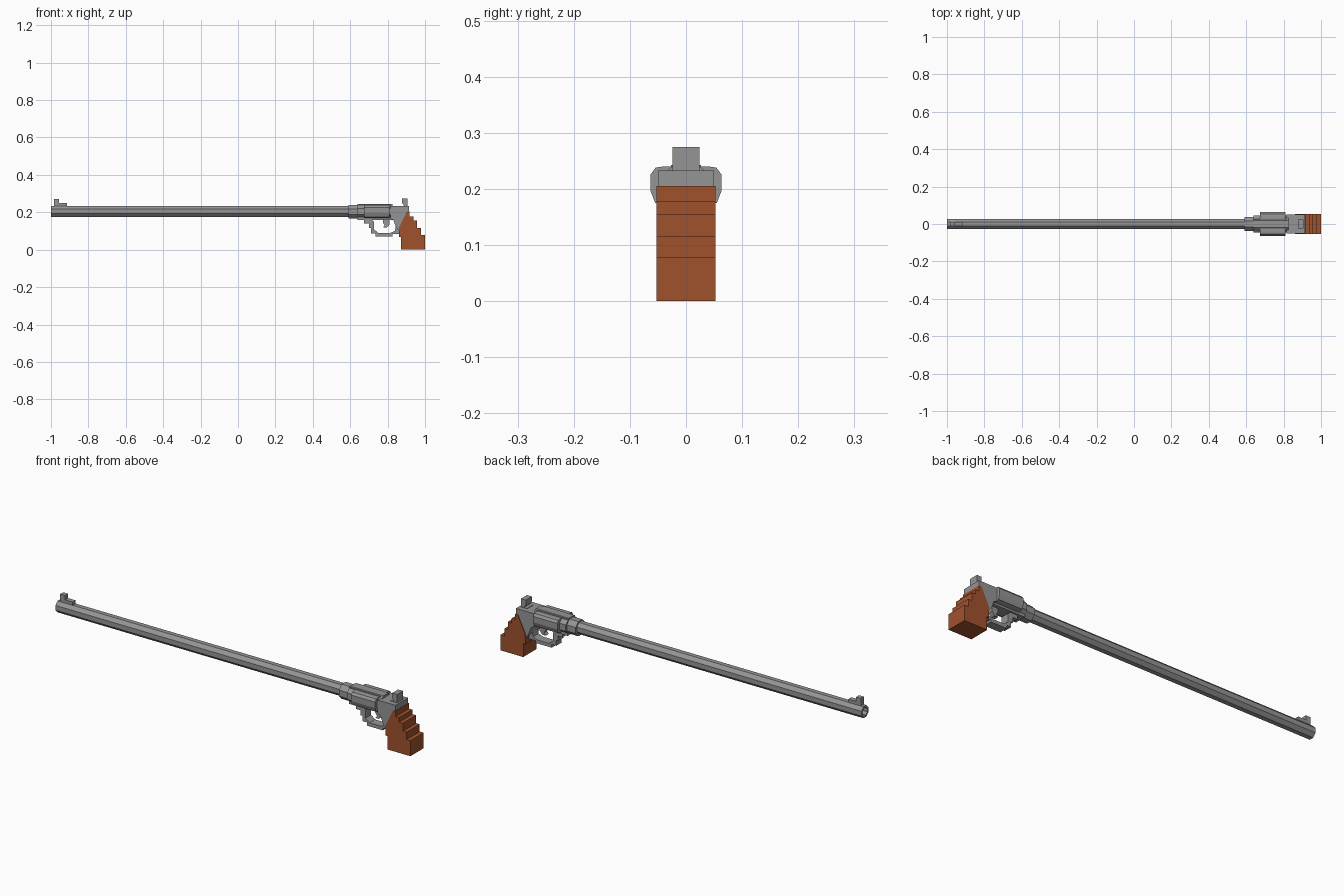
import bpy, bmesh, math

if "Cube" in bpy.data.objects:
    bpy.data.objects.remove(bpy.data.objects["Cube"])


def material(name, rgb):
    m = bpy.data.materials.new(name)
    m.diffuse_color = (*rgb, 1)
    m.use_nodes = True
    m.node_tree.nodes["Principled BSDF"].inputs["Base Color"].default_value = m.diffuse_color
    return m


steel = material("grey steel", (0.30, 0.30, 0.30))
wood = material("brown wood", (0.35, 0.084, 0.027))


def finish(bm, name, mat):
    bmesh.ops.recalc_face_normals(bm, faces=bm.faces)
    me = bpy.data.meshes.new(name)
    bm.to_mesh(me)
    bm.free()
    me.materials.append(mat)
    ob = bpy.data.objects.new(name, me)
    bpy.context.collection.objects.link(ob)
    return ob


def side_profile(name, pts, half, mat=steel):
    """Extrude an (x, z) outline across y."""
    bm = bmesh.new()
    f = bm.faces.new([bm.verts.new((x, -half, z)) for x, z in pts])
    r = bmesh.ops.extrude_face_region(bm, geom=[f])
    verts = [v for v in r["geom"] if isinstance(v, bmesh.types.BMVert)]
    bmesh.ops.translate(bm, verts=verts, vec=(0, 2 * half, 0))
    return finish(bm, name, mat)


def end_profile(name, pts, x0, x1, bore=None):
    """Extrude a (y, z) outline along x; bore = (inset, depth) hollows the front end."""
    bm = bmesh.new()
    rings = [[bm.verts.new((x, y, z)) for y, z in pts] for x in (x0, x1)]
    front = bm.faces.new(rings[0])
    bm.faces.new(rings[1][::-1])
    n = len(pts)
    for i in range(n):
        j = (i + 1) % n
        bm.faces.new((rings[0][i], rings[1][i], rings[1][j], rings[0][j]))
    bmesh.ops.recalc_face_normals(bm, faces=bm.faces)
    if bore:
        bmesh.ops.inset_region(bm, faces=[front], thickness=bore[0])
        r = bmesh.ops.extrude_face_region(bm, geom=[front])
        verts = [v for v in r["geom"] if isinstance(v, bmesh.types.BMVert)]
        bmesh.ops.delete(bm, geom=[front], context="FACES_ONLY") if front.is_valid else None
        bmesh.ops.translate(bm, verts=verts, vec=(bore[1], 0, 0))
    return finish(bm, name, steel)


def box(name, x0, x1, z0, z1, half, mat=steel):
    return side_profile(name, [(x0, z0), (x1, z0), (x1, z1), (x0, z1)], half, mat)


def octagon(ry, rz, cz):
    k = 1 / math.cos(math.pi / 8)
    return [(ry * k * math.cos(math.pi * (i + .5) / 4),
             cz + rz * k * math.sin(math.pi * (i + .5) / 4)) for i in range(8)]


# Barrel with bore and front sight
end_profile("barrel", octagon(0.028, 0.029, 0.205), -1, 0.62, bore=(0.01, 0.1))
side_profile("front_sight", [(-0.985, 0.225), (-0.915, 0.225), (-0.915, 0.25), (-0.958, 0.25),
                             (-0.958, 0.272), (-0.985, 0.272)], 0.012)

# Collar and frame around the cylinder
end_profile("barrel_collar", octagon(0.037, 0.037, 0.203), 0.59, 0.65)
end_profile("cylinder_frame", octagon(0.046, 0.04, 0.205), 0.64, 0.825)
box("frame_top_strap", 0.64, 0.815, 0.225, 0.243, 0.027)
box("frame_bottom_strap", 0.64, 0.83, 0.16, 0.18, 0.03)

# Faceted cylinder bulging from both sides
half_outline = [(0.04, 0.24), (0.054, 0.238), (0.063, 0.226), (0.063, 0.196), (0.055, 0.175), (0.035, 0.17)]
end_profile("cylinder", half_outline + [(-y, z) for y, z in half_outline[::-1]], 0.675, 0.81)

# Rear frame and hammer
side_profile("rear_frame", [(0.815, 0.233), (0.915, 0.233), (0.915, 0.20), (0.90, 0.19), (0.875, 0.11),
                            (0.86, 0.10), (0.845, 0.12), (0.83, 0.16), (0.815, 0.165)], 0.05)
side_profile("hammer", [(0.87, 0.22), (0.905, 0.22), (0.905, 0.275), (0.878, 0.275), (0.878, 0.25),
                        (0.888, 0.235), (0.87, 0.235)], 0.024)

# Stepped trigger guard and trigger
side_profile("trigger_guard", [(0.675, 0.17), (0.675, 0.14), (0.70, 0.14), (0.70, 0.115), (0.71, 0.115),
                               (0.71, 0.088), (0.735, 0.088), (0.735, 0.072), (0.825, 0.072),
                               (0.825, 0.083), (0.865, 0.083), (0.865, 0.13), (0.845, 0.13),
                               (0.838, 0.10), (0.815, 0.09), (0.75, 0.09), (0.728, 0.108),
                               (0.728, 0.15), (0.70, 0.17)], 0.022)
side_profile("trigger", [(0.775, 0.17), (0.775, 0.145), (0.785, 0.13), (0.775, 0.118), (0.795, 0.118),
                         (0.81, 0.135), (0.81, 0.17)], 0.012)

# Grip with a stepped back
side_profile("grip", [(0.872, 0), (1, 0), (1, 0.078), (0.978, 0.078), (0.978, 0.115), (0.958, 0.115),
                      (0.958, 0.155), (0.937, 0.155), (0.937, 0.178), (0.918, 0.178), (0.918, 0.205),
                      (0.903, 0.205), (0.862, 0.12), (0.86, 0.068), (0.872, 0.068)], 0.053, wood)
